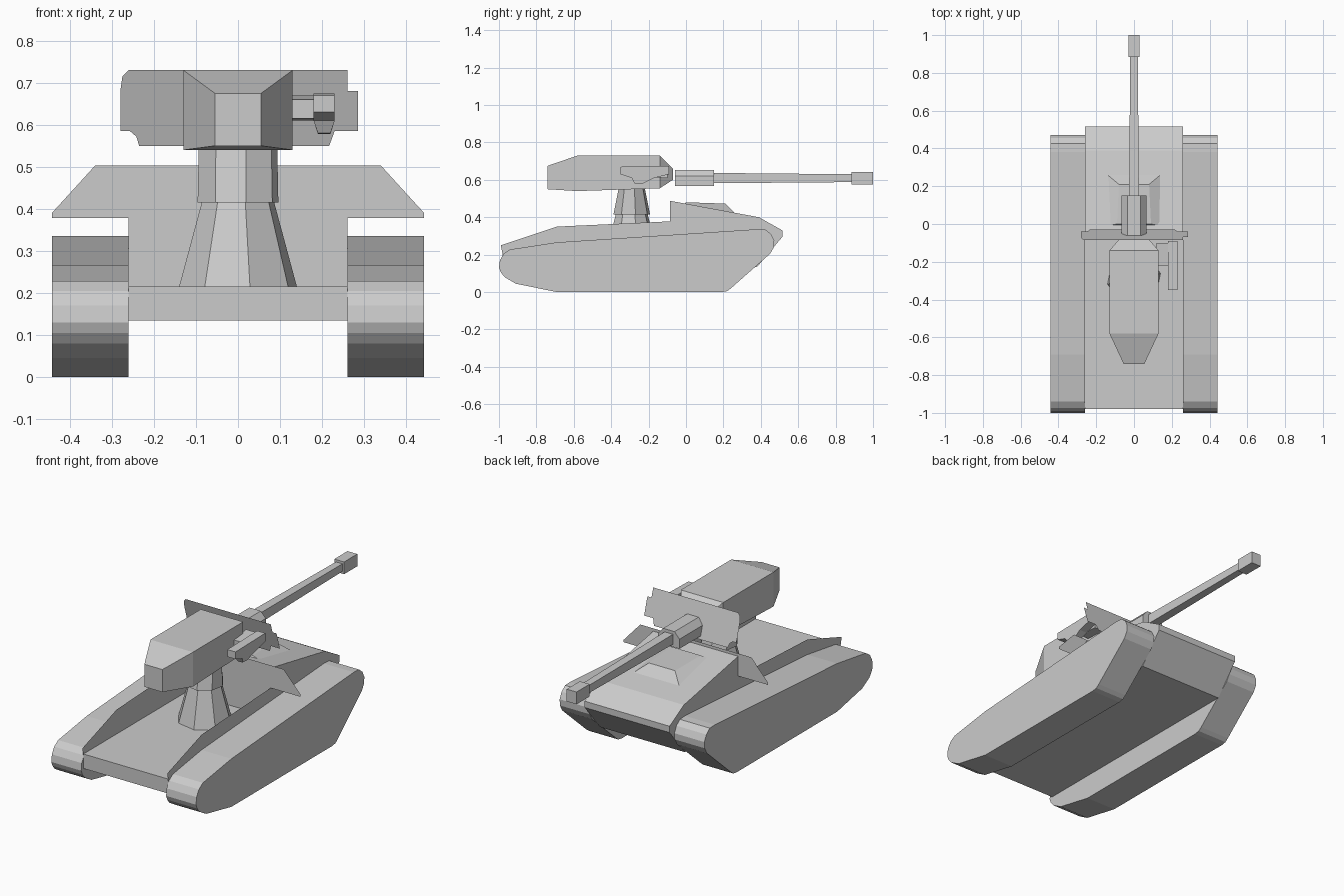
import bpy, bmesh, math

if "Cube" in bpy.data.objects:
    bpy.data.objects.remove(bpy.data.objects["Cube"])


def make(name, verts, faces):
    me = bpy.data.meshes.new(name)
    me.from_pydata(verts, [], faces)
    bm = bmesh.new()
    bm.from_mesh(me)
    bmesh.ops.recalc_face_normals(bm, faces=bm.faces)
    bm.to_mesh(me)
    bm.free()
    ob = bpy.data.objects.new(name, me)
    bpy.context.collection.objects.link(ob)
    return ob


def loft(name, rings):
    """Skin a list of equal-length rings and cap both ends."""
    n = len(rings[0])
    verts = [v for r in rings for v in r]
    faces = [list(range(n)), list(range(len(verts) - n, len(verts)))]
    for k in range(len(rings) - 1):
        for i in range(n):
            j = (i + 1) % n
            faces.append([k * n + i, k * n + j, (k + 1) * n + j, (k + 1) * n + i])
    return make(name, verts, faces)


def side_extrude(name, profile, x0, x1):
    """Extrude a (y, z) profile along x."""
    return loft(name, [[(x, y, z) for y, z in profile] for x in (x0, x1)])


def rect(y, hx, z0, z1):
    return [(-hx, y, z0), (hx, y, z0), (hx, y, z1), (-hx, y, z1)]


def octagon(cy, z, rx, ry):
    return [(rx * math.cos(a), cy + ry * math.sin(a), z)
            for a in (math.tau * i / 8 + 0.2 for i in range(8))]


# Tracks and thin deck side walls
track = [(-1, .13), (-.995, .17), (-.975, .205), (-.94, .228), (-.69, .266),
         (.38, .336), (.425, .334), (.455, .31), (.472, .275), (.47, .24),
         (.45, .205), (.24, .02), (.22, .005), (.19, 0), (-.69, 0),
         (-.91, .045), (-.97, .08), (-.99, .105)]
wall = [(-.98, .2), (-.99, .25), (-.69, .35), (-.085, .378), (-.085, .2)]
for side, s in (("left", -1), ("right", 1)):
    side_extrude(side + "_track", track, s * .26, s * .443)
    make(side + "_deck_wall", [(s * .26, y, z) for y, z in wall], [range(5)])

# Hull with low rear deck and raised nose
side_extrude("hull", [(-.98, .135), (-.98, .215), (-.085, .215), (-.085, .488),
                      (.39, .4), (.515, .33), (.515, .295), (.38, .135)], -.26, .26)

# Winged bulkhead plate
bulkhead = [(.26, .378), (.443, .378), (.443, .39), (.34, .503)]
bulkhead += [(-x, z) for x, z in reversed(bulkhead)]
make("bulkhead_plate", [(x, -.086, z) for x, z in bulkhead], [range(8)])

# Hatch bump on the nose
loft("hatch", [
    [(-.14, -.01, .47), (.14, -.01, .47), (.14, .26, .423), (-.14, .26, .423)],
    [(-.09, 0, .48), (.09, 0, .48), (.08, .21, .473), (-.08, .21, .473)]])

# Pedestal and collar
loft("pedestal", [octagon(-.29, .215, .143, .14), octagon(-.29, .415, .088, .087)])
loft("collar", [octagon(-.29, .415, .098, .1), octagon(-.29, .56, .095, .07)])

# Gun house
loft("gun_house", [rect(-.74, .055, .55, .675), rect(-.58, .13, .54, .73),
                   rect(-.14, .13, .555, .73), rect(-.07, .07, .6, .66)])

# Tilted gun shield
shield = [(-.28, .585), (-.28, .68), (-.275, .715), (-.26, .73), (.26, .73),
          (.26, .68), (.285, .68), (.285, .585), (.23, .585), (.217, .55),
          (-.235, .55), (-.242, .572), (-.257, .585)]
make("gun_shield", [(x, -.085 + (.73 - z) * .055 / .18, z) for x, z in shield],
     [range(len(shield))])

# Mantlet with chamfered top
mantlet = [(-.065, .567), (.065, .567), (.065, .62), (.035, .654), (-.035, .654), (-.065, .62)]
loft("mantlet", [[(x, y, z) for x, z in mantlet] for y in (-.06, .15)])

# Barrel and muzzle
loft("barrel", [rect(.14, .026, .582, .637), rect(.89, .02, .588, .63)])
loft("muzzle", [rect(.885, .03, .575, .643), rect(1, .03, .575, .643)])

# Sight pod on the right with its arm
sight = side_extrude("sight_pod", [(-.35, .67), (-.09, .675), (-.09, .63), (-.17, .61),
                                   (-.235, .578), (-.275, .58), (-.29, .61), (-.35, .63)],
                     .18, .23)
for v in sight.data.vertices:
    if v.co.z < .59:
        v.co.x = .205 + (v.co.x - .205) * .6
side_extrude("sight_arm", [(-.22, .615), (-.22, .66), (-.1, .67), (-.1, .61)], .12, .185)
